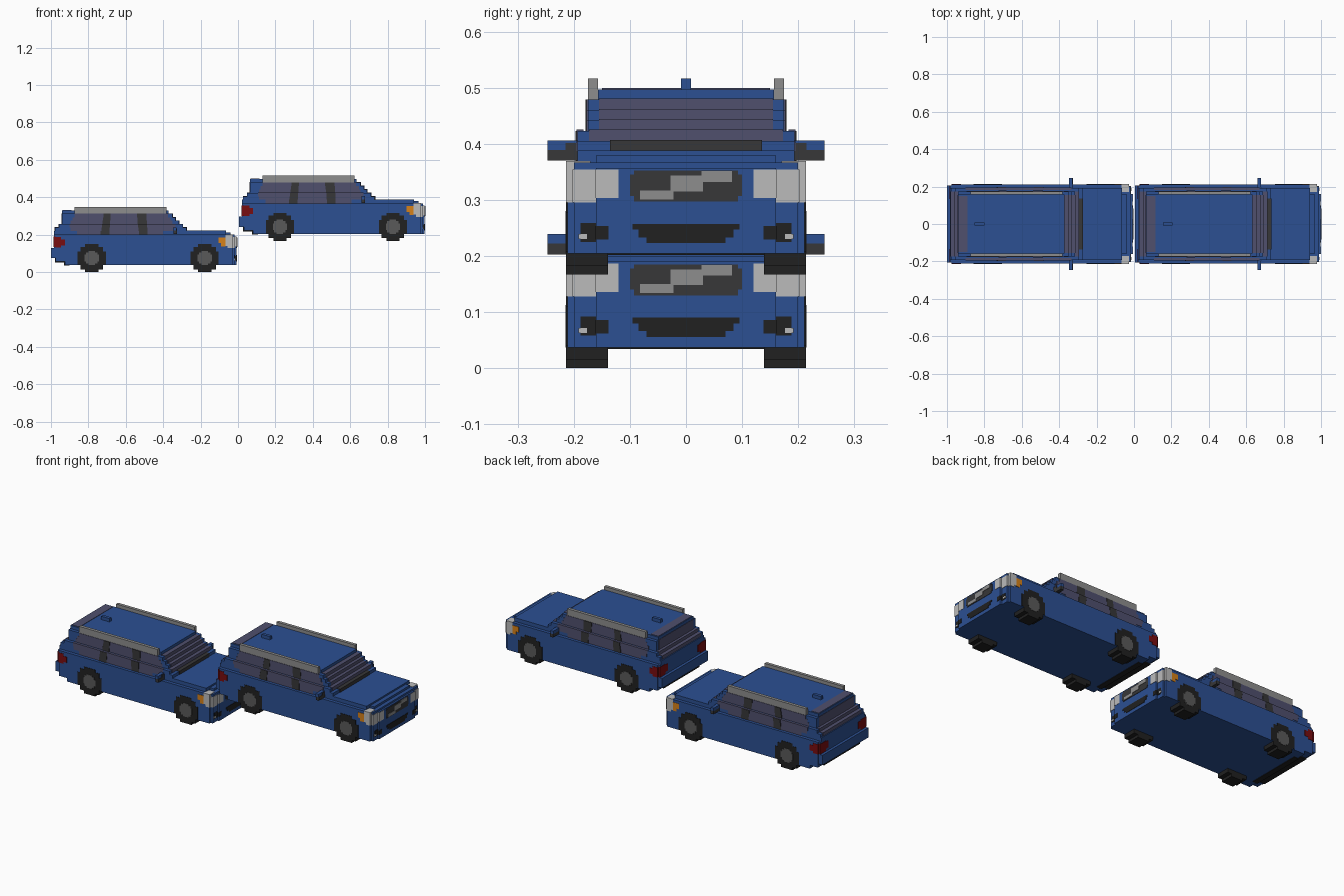
import bpy, bmesh
from mathutils import Matrix, Vector

if "Cube" in bpy.data.objects:
    bpy.data.objects.remove(bpy.data.objects["Cube"], do_unlink=True)


def material(name, rgb):
    m = bpy.data.materials.new(name)
    m.use_nodes = True
    m.diffuse_color = (*rgb, 1)
    m.node_tree.nodes["Principled BSDF"].inputs["Base Color"].default_value = (*rgb, 1)
    return m


BLUE = material("body_blue", (0.025, 0.08, 0.29))
GLASS = material("tinted_glass", (0.08, 0.08, 0.155))
DARK = material("dark_trim", (0.038, 0.038, 0.04))
BLACK = material("black_rubber", (0.015, 0.015, 0.015))
LIGHT = material("lamp_white", (0.5, 0.5, 0.5))
RAIL = material("rail_grey", (0.27, 0.27, 0.27))
HUB = material("hub_grey", (0.10, 0.10, 0.10))
ORANGE = material("signal_orange", (0.67, 0.22, 0.01))
RED = material("tail_red", (0.19, 0.004, 0.005))
parts = []


def finish(name, bm, mat):
    mesh = bpy.data.meshes.new(name)
    bmesh.ops.recalc_face_normals(bm, faces=bm.faces[:])
    bm.to_mesh(mesh)
    bm.free()
    mesh.materials.append(mat)
    ob = bpy.data.objects.new(name, mesh)
    bpy.context.collection.objects.link(ob)
    parts.append(ob)


def boxes(name, mat, items, mirror=False):
    """Join boxes (x0, x1, y0, y1, z0, z1); mirror also adds them on -y."""
    bm = bmesh.new()
    if mirror:
        items = items + [(a, b, -d, -c, e, f) for a, b, c, d, e, f in items]
    for a, b, c, d, e, f in items:
        m = Matrix.Translation(((a + b) / 2, (c + d) / 2, (e + f) / 2))
        bmesh.ops.create_cube(bm, size=1, matrix=m @ Matrix.Diagonal((b - a, d - c, f - e, 1)))
    finish(name, bm, mat)


def discs(name, mat, centres, r, y0, y1):
    """Stepped round blocks along y, mirrored to both sides."""
    bm = bmesh.new()
    quarter = [(1, .47), (.8, .47), (.8, .8), (.47, .8), (.47, 1)]
    ring = quarter + [(-x, z) for x, z in quarter[::-1]]
    ring += [(-x, -z) for x, z in ring]
    for cx in centres:
        for side in (1, -1):
            face = bm.faces.new([bm.verts.new((cx + x * r, side * y0, .075 + z * r)) for x, z in ring])
            ext = bmesh.ops.extrude_face_region(bm, geom=[face])
            bmesh.ops.translate(bm, vec=Vector((0, side * (y1 - y0), 0)),
                                verts=[v for v in ext["geom"] if isinstance(v, bmesh.types.BMVert)])
    finish(name, bm, mat)


# Lower body with stepped nose and bumper
W = .2115
boxes("lower_body", BLUE, [
    (-.975, -.03, -W, W, .056, .2),
    (-.925, -.03, -W, W, .037, .056),
    (-.985, -.9, -.205, .205, .13, .2),
    (-1, -.9, -.205, .205, .075, .13),
    (-.03, -.018, -.2, .2, .037, .2),
    (-.018, -.008, -.16, .16, .037, .19)])
boxes("hood", BLUE, [(-.6, -.065, -.193, .193, .2, .221),
                     (-.065, -.04, -.16, .16, .2, .212)])
boxes("rear_valance", BLACK, [(-.978, -.92, -.16, .16, .05, .075),
                              (-.93, -.9, -.16, .16, .0345, .05)])

# Cabin layers: z0, z1, rear x, front x, half width
layers = [
    (.200, .220, -.985, -.262, .193), (.220, .238, -.978, -.275, .193),
    (.238, .256, -.957, -.295, .193), (.256, .275, -.942, -.315, .175),
    (.275, .293, -.942, -.333, .175), (.293, .312, -.942, -.350, .175),
    (.312, .330, -.942, -.372, .157)]
boxes("cabin", BLUE, [(a, b, -w, w, z0, z1) for z0, z1, a, b, w in layers])

# Windscreen and rear window follow the steps
T = .002
boxes("windscreen", GLASS, [(b - .04, b + T, -w + .02, w - .02, z0, z1 + T)
                            for z0, z1, a, b, w in layers[2:6]])
boxes("windscreen_base", DARK, [(-.3, -.272, -.135, .135, .22, .24)])
boxes("rear_window", GLASS, [(a - T, a + .03, -w + .02, w - .02, z0, z1 + T)
                             for z0, z1, a, b, w in layers[1:6]])
boxes("rear_roof_glass", GLASS, [(-.938, -.89, -.15, .15, .32, .332)])

# Side windows: x range for each layer
spans = [(-.86, -.40), (-.895, -.325), (-.90, -.335), (-.895, -.35),
         (-.885, -.36), (-.875, -.375)]
boxes("side_windows", GLASS, [(a, b, l[4] - .01, l[4] + T, l[0], l[1] + (T if i == 2 else 0))
                              for i, ((a, b), l) in enumerate(zip(spans, layers))], True)
pillars = []
for i, l in enumerate(layers[:6]):
    for x, lean in ((-.734, .003), (-.53, -.002)):
        pillars.append((x + lean * i, x + .046 + lean * i * .5, l[4] - .01, l[4] + .004,
                        l[0], l[1]))
boxes("window_pillars", DARK, pillars, True)

# Roof rails and antenna fin
boxes("roof_rails", RAIL, [(-.875, -.383, .157, .175, .312, .349)], True)
boxes("antenna_fin", BLUE, [(-.852, -.80, -.009, .009, .33, .349)])

# Mirrors
boxes("mirror_caps", BLUE, [(-.347, -.328, .19, .247, .222, .239)], True)
boxes("mirror_bases", DARK, [(-.345, -.326, .19, .247, .203, .222),
                             (-.33, -.326, .19, .215, .222, .234)], True)

# Wheels
discs("tyres", BLACK, (-.782, -.178), .075, .139, .2135)
discs("hubs", HUB, (-.782, -.178), .038, .2, .215)

# Headlights wrap the front corners
boxes("headlights", LIGHT, [
    (-.067, -.028, .17, .2135, .14, .202),
    (-.055, -.028, .17, .2135, .128, .14),
    (-.03, -.016, .13, .2025, .128, .187),
    (-.03, -.0065, .12, .161, .136, .187)], True)
boxes("turn_signals", ORANGE, [(-.105, -.067, .2, .2135, .155, .185),
                               (-.09, -.067, .2, .2135, .138, .155)], True)

# Grilles and fog lamps on the front face
F = -.006
boxes("upper_grille", DARK, [(-.02, F, -.1, .1, .14, .178), (-.02, F, -.093, .093, .13, .185)])
boxes("grille_sheen", RAIL, [(-.02, F + T, .028, .082, .165, .185),
                             (-.02, F + T, -.028, .03, .148, .176),
                             (-.02, F + T, -.082, -.022, .134, .15)])
boxes("lower_grille", BLACK, [(-.02, F, -.095, .095, .08, .09), (-.02, F, -.085, .085, .066, .08),
                              (-.02, F, -.07, .07, .056, .066)])
boxes("fog_lamp_recesses", BLACK, [(-.03, F, .138, .161, .062, .086),
                                   (-.03, -.016, .145, .188, .058, .092)], True)
boxes("fog_lamps", LIGHT, [(-.03, -.014, .176, .192, .063, .072)], True)

# Tail lights wrap the rear corners
boxes("tail_lights", RED, [
    (-.977, -.925, .19, .2135, .143, .175),
    (-.977, -.945, .19, .2135, .132, .188),
    (-.987, -.97, .135, .207, .145, .185),
    (-.987, -.97, .155, .207, .133, .19)], True)

# Second car shares the meshes, further along and higher
for ob in parts[:]:
    twin = ob.copy()
    twin.name = "second_" + ob.name
    twin.location = (1.006, 0, .167)
    bpy.context.collection.objects.link(twin)
